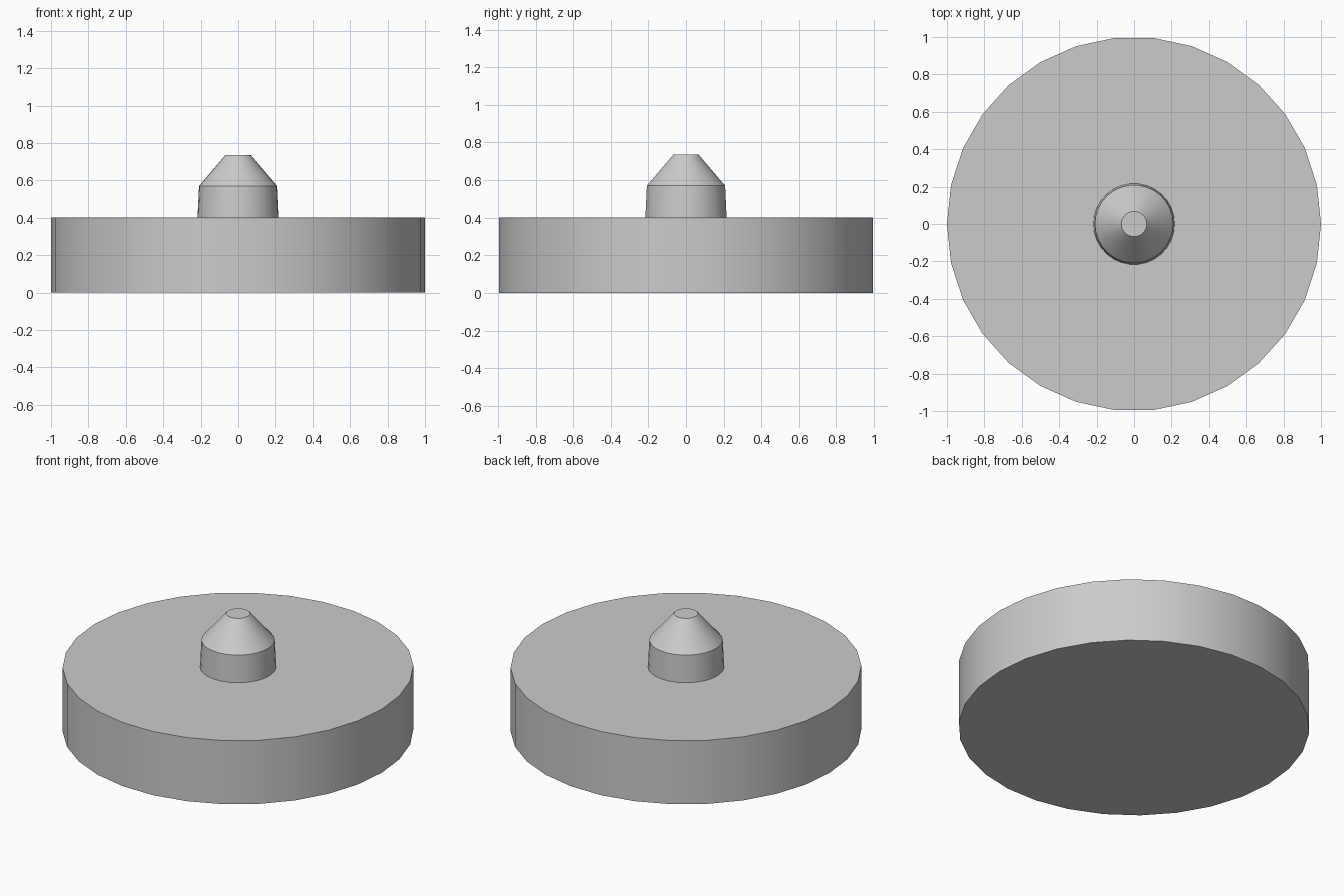
import bpy
import bmesh
import math
from mathutils import Matrix, Vector

SIDES = 30

cube = bpy.data.objects.get("Cube")
if cube:
    bpy.data.objects.remove(cube, do_unlink=True)

# Single plain grey
grey = bpy.data.materials.new("plain_grey")
grey.use_nodes = True
colour = (0.6, 0.6, 0.6, 1)
grey.diffuse_color = colour
grey.node_tree.nodes["Principled BSDF"].inputs["Base Color"].default_value = colour


def turned_part(name, profile):
    """Closed solid turned around z from (radius, height) points, bottom to top."""
    bm = bmesh.new()
    rings = []
    for radius, height in profile:
        rings.append([
            bm.verts.new(Matrix.Rotation(math.tau * i / SIDES, 3, "Z") @ Vector((radius, 0, height)))
            for i in range(SIDES)
        ])
    for low, high in zip(rings, rings[1:]):
        for i in range(SIDES):
            j = (i + 1) % SIDES
            bm.faces.new((low[i], low[j], high[j], high[i]))
    bm.faces.new(rings[0][::-1])
    bm.faces.new(rings[-1])
    mesh = bpy.data.meshes.new(name)
    bm.to_mesh(mesh)
    bm.free()
    mesh.materials.append(grey)
    obj = bpy.data.objects.new(name, mesh)
    bpy.context.collection.objects.link(obj)
    bpy.ops.object.select_all(action="DESELECT")
    obj.select_set(True)
    bpy.context.view_layer.objects.active = obj
    bpy.ops.object.shade_smooth_by_angle(angle=math.radians(30))
    return obj


# Wide flat disc
turned_part("base_disc", [(1, 0), (1, 0.4)])

# Slightly tapered peg with a blunt conical tip
turned_part("centre_peg", [(0.217, 0.4), (0.209, 0.57), (0.068, 0.735)])
